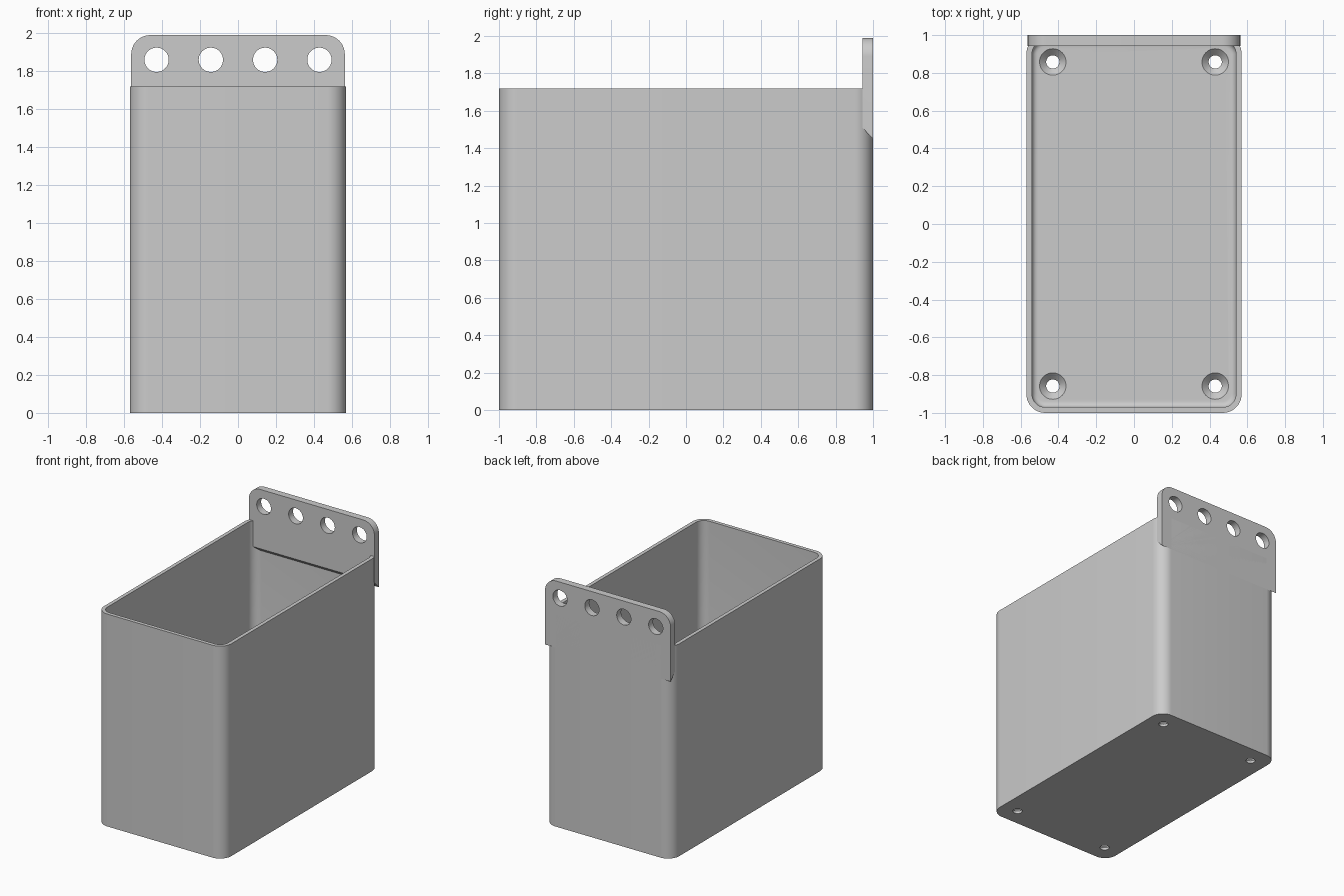
import bpy, bmesh, math
from mathutils import Matrix

cube = bpy.data.objects.get("Cube")
if cube:
    bpy.data.objects.remove(cube, do_unlink=True)

grey = bpy.data.materials.new("plain grey plastic")
grey.use_nodes = True
colour = (0.6, 0.6, 0.6, 1)
grey.diffuse_color = colour
grey.node_tree.nodes["Principled BSDF"].inputs["Base Color"].default_value = colour


def add_object(name, bm):
    bmesh.ops.recalc_face_normals(bm, faces=bm.faces)
    mesh = bpy.data.meshes.new(name)
    bm.to_mesh(mesh)
    bm.free()
    mesh.materials.append(grey)
    obj = bpy.data.objects.new(name, mesh)
    bpy.context.collection.objects.link(obj)
    return obj


def rounded_box(half_x, half_y, z0, z1, radius, floor_fillet=0):
    """Upright box with rounded vertical edges and an optional filleted underside."""
    bm = bmesh.new()
    bmesh.ops.create_cube(bm, size=1)
    for v in bm.verts:
        v.co = (v.co.x * 2 * half_x, v.co.y * 2 * half_y, z1 if v.co.z > 0 else z0)
    upright = [e for e in bm.edges if abs(e.verts[0].co.z - e.verts[1].co.z) > 0.1]
    bmesh.ops.bevel(bm, geom=upright, offset=radius, segments=10, profile=0.5, affect='EDGES')
    if floor_fillet:
        low = [e for e in bm.edges if all(abs(v.co.z - z0) < 1e-5 for v in e.verts)]
        bmesh.ops.bevel(bm, geom=low, offset=floor_fillet, segments=5, profile=0.5, affect='EDGES')
    return bm


def add_cone(bm, r0, r1, depth, matrix):
    bmesh.ops.create_cone(bm, cap_ends=True, segments=40, radius1=r0, radius2=r1,
                          depth=depth, matrix=matrix)


def cut(obj, cutter):
    cutter.hide_render = True
    mod = obj.modifiers.new(cutter.name, 'BOOLEAN')
    mod.operation, mod.solver, mod.object = 'DIFFERENCE', 'EXACT', cutter
    bpy.context.view_layer.objects.active = obj
    bpy.ops.object.modifier_apply(modifier=mod.name)
    bpy.data.objects.remove(cutter, do_unlink=True)


FLOOR = 0.055
WALL = 0.03

# Open bin with a filleted inside floor
bin_body = add_object("bin_body", rounded_box(0.57, 1, 0, 1.72, 0.1))
cut(bin_body, add_object("cavity_cutter", rounded_box(
    0.57 - WALL, 1 - WALL, FLOOR, 2, 0.1 - WALL, floor_fillet=0.03)))

# Countersunk screw holes in the floor corners
shafts, sinks = bmesh.new(), bmesh.new()
for x in (-0.43, 0.43):
    for y in (-0.858, 0.858):
        add_cone(shafts, 0.035, 0.035, 0.4, Matrix.Translation((x, y, 0)))
        add_cone(sinks, 0.03, 0.075, 0.045, Matrix.Translation((x, y, FLOOR - 0.0175)))
cut(bin_body, add_object("screw_shaft_cutter", shafts))
cut(bin_body, add_object("countersink_cutter", sinks))

# Hanging plate on the back: rounded top corners, sloping underside
PLATE_FRONT = 0.943
bm = bmesh.new()
bmesh.ops.create_cube(bm, size=1)
for v in bm.verts:
    y = 1 if v.co.y > 0 else PLATE_FRONT
    z = 1.99 if v.co.z > 0 else (1.45 if y == 1 else 1.51)
    v.co = (v.co.x * 1.125, y, z)
corners = [e for e in bm.edges if all(v.co.z > 1.9 for v in e.verts)
           and abs(e.verts[0].co.x - e.verts[1].co.x) < 1e-5]
bmesh.ops.bevel(bm, geom=corners, offset=0.1, segments=10, profile=0.5, affect='EDGES')
hanging_plate = add_object("hanging_plate", bm)

# Row of hanging holes
holes = bmesh.new()
for i in range(4):
    place = Matrix.Translation(((i - 1.5) * 0.286, 0.97, 1.86))
    add_cone(holes, 0.064, 0.064, 0.3, place @ Matrix.Rotation(math.pi / 2, 4, 'X'))
cut(hanging_plate, add_object("hanging_hole_cutter", holes))

# Smooth curves, crisp edges
bpy.ops.object.select_all(action='DESELECT')
for obj in (bin_body, hanging_plate):
    obj.select_set(True)
bpy.context.view_layer.objects.active = bin_body
bpy.ops.object.shade_smooth_by_angle(angle=math.radians(30))
